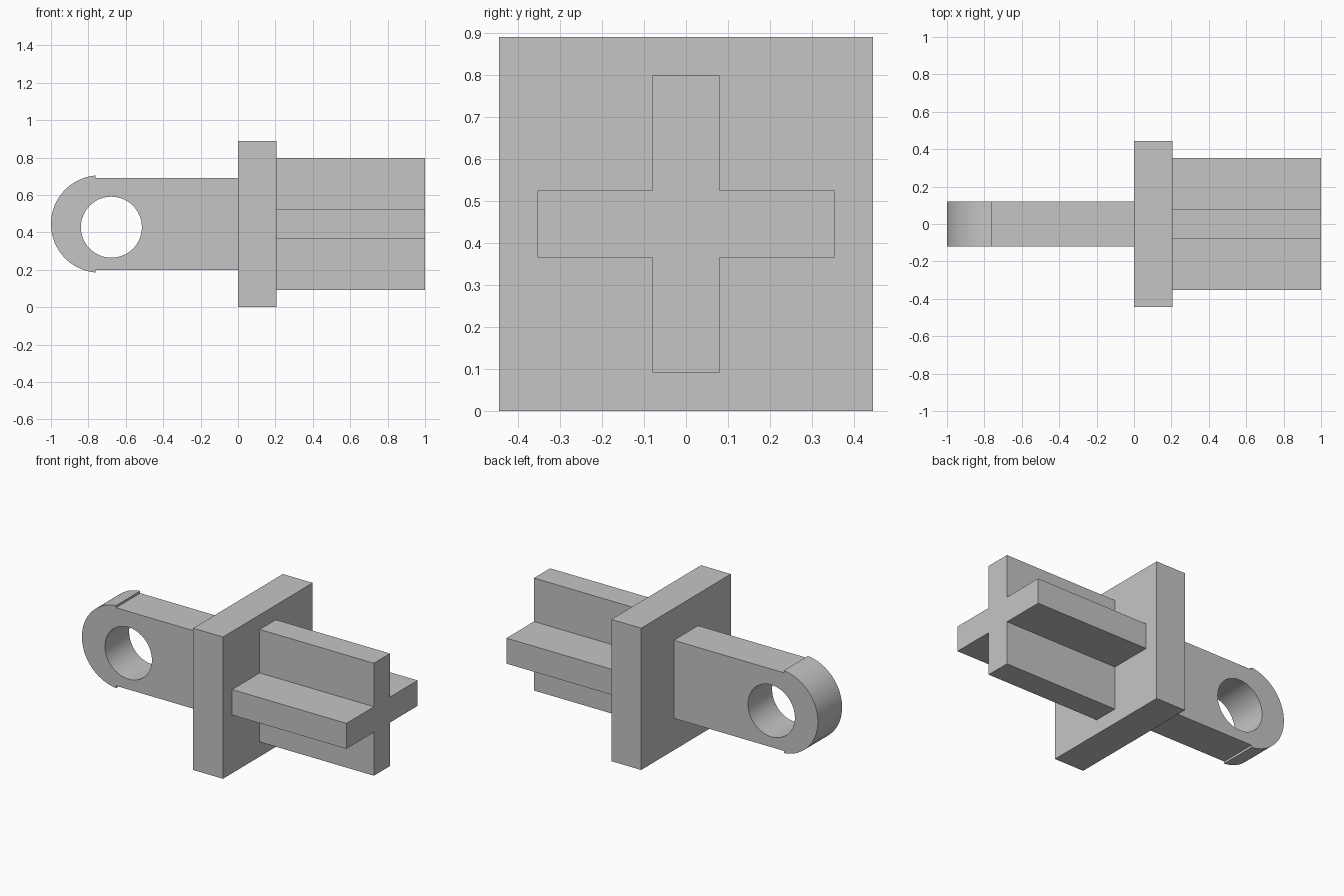
import bpy, bmesh, math
from mathutils import Vector

cube = bpy.data.objects.get("Cube")
if cube:
    bpy.data.objects.remove(cube, do_unlink=True)

MID = 0.445  # height of the long axis

grey = bpy.data.materials.new("plain grey")
grey.use_nodes = True
colour = (0.56, 0.56, 0.56, 1)
grey.diffuse_color = colour
grey.node_tree.nodes["Principled BSDF"].inputs["Base Color"].default_value = colour


def arc(cx, cz, r, start, end, steps):
    """Points along an arc, both ends included."""
    angles = [start + (end - start) * i / steps for i in range(steps + 1)]
    return [(cx + r * math.cos(a), cz + r * math.sin(a)) for a in angles]


def extrude(name, loops, place, offset):
    """Fill closed outlines (the later ones are holes) and extrude them."""
    bm = bmesh.new()
    edges = []
    for loop in loops:
        verts = [bm.verts.new(place(*p)) for p in loop]
        edges += [bm.edges.new((v, verts[i - 1])) for i, v in enumerate(verts)]
    if len(loops) == 1:
        bm.faces.new(verts)
    else:
        bmesh.ops.triangle_fill(bm, edges=edges, use_beauty=True)
    made = bmesh.ops.extrude_face_region(bm, geom=bm.faces[:], use_keep_orig=True)
    moved = [g for g in made["geom"] if isinstance(g, bmesh.types.BMVert)]
    bmesh.ops.translate(bm, verts=moved, vec=Vector(offset))
    bmesh.ops.recalc_face_normals(bm, faces=bm.faces[:])
    mesh = bpy.data.meshes.new(name)
    bm.to_mesh(mesh)
    bm.free()
    mesh.materials.append(grey)
    obj = bpy.data.objects.new(name, mesh)
    bpy.context.collection.objects.link(obj)
    return obj


# Square flange
h = MID
extrude("flange", [[(-h, -h), (h, -h), (h, h), (-h, h)]],
        lambda y, z: (0, y, MID + z), (0.207, 0, 0))

# Cross-shaped shaft: one quarter outline turned four times
a, b = 0.08, 0.353
cross = []
for ca, sa in ((1, 0), (0, 1), (-1, 0), (0, -1)):
    cross += [(y * ca - z * sa, y * sa + z * ca) for y, z in ((b, -a), (b, a), (a, a))]
extrude("cross_shaft", [cross], lambda y, z: (0.207, y, MID + z), (0.793, 0, 0))

# Flat lug with a rounded, slightly raised end and a pin hole
r, cut, half = 0.26, -0.763, 0.245
start = math.acos((cut + 1 - r) / r)
outline = arc(r - 1, MID, r, start, math.tau - start, 48)
outline += [(cut, MID - half), (0, MID - half), (0, MID + half), (cut, MID + half)]
hole = arc(-0.677, 0.428, 0.163, 0, math.tau, 64)[:-1]
lug = extrude("lug", [outline, hole], lambda x, z: (x, -0.12, z), (0, 0.24, 0))

bpy.ops.object.select_all(action='DESELECT')
lug.select_set(True)
bpy.context.view_layer.objects.active = lug
bpy.ops.object.shade_smooth_by_angle(angle=math.radians(30))
